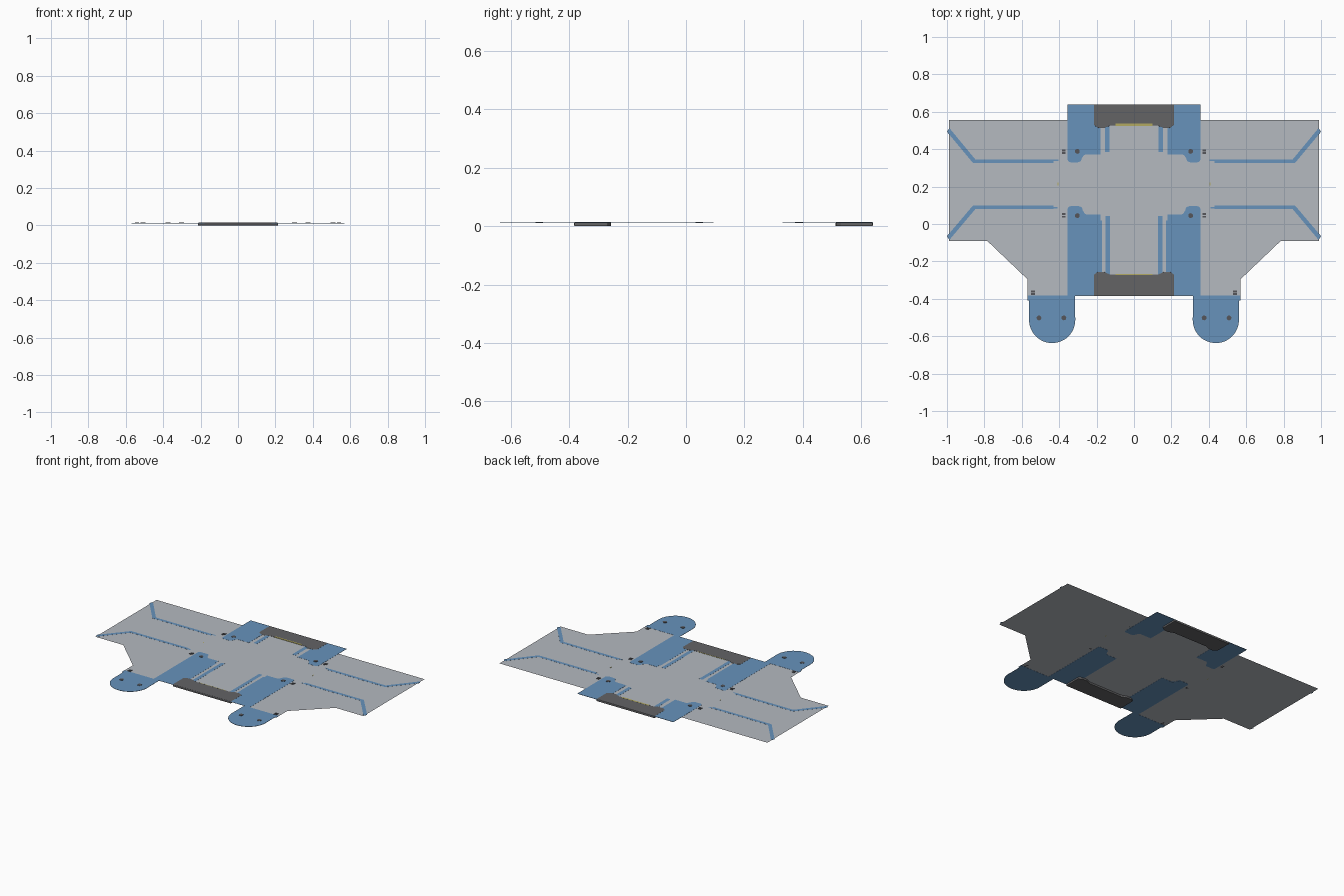
import bpy, bmesh, math

if "Cube" in bpy.data.objects:
    bpy.data.objects.remove(bpy.data.objects["Cube"])

Z = 0.0122          # height of the main sheet


def material(name, rgb):
    m = bpy.data.materials.new(name)
    m.diffuse_color = (*rgb, 1)
    m.use_nodes = True
    m.node_tree.nodes["Principled BSDF"].inputs["Base Color"].default_value = m.diffuse_color
    return m


GREY = material("light grey", (0.46, 0.49, 0.53))
BLUE = material("blue", (0.135, 0.29, 0.50))
DARK = material("dark grey", (0.125, 0.125, 0.13))
STEEL = material("rivet grey", (0.09, 0.09, 0.10))
YELLOW = material("dull yellow", (0.45, 0.40, 0.12))


def plate(name, outlines, z0, z1, mat, mirror=True, bevel=0):
    """Extrude each outline from z0 to z1, optionally repeated across x = 0."""
    bm = bmesh.new()
    for pts in outlines:
        for s in ((1, -1) if mirror else (1,)):
            face = bm.faces.new([bm.verts.new((s * x, y, z0)) for x, y in pts])
            face.normal_update()
            if z1 > z0:
                if face.normal.z > 0:
                    face.normal_flip()
                ext = bmesh.ops.extrude_face_region(bm, geom=[face], use_keep_orig=True)
                for v in ext["geom"]:
                    if isinstance(v, bmesh.types.BMVert):
                        v.co.z = z1
            elif face.normal.z < 0:
                face.normal_flip()
    if z1 > z0:
        bmesh.ops.recalc_face_normals(bm, faces=bm.faces)
    mesh = bpy.data.meshes.new(name)
    bm.to_mesh(mesh)
    bm.free()
    ob = bpy.data.objects.new(name, mesh)
    bpy.context.collection.objects.link(ob)
    mesh.materials.append(mat)
    if bevel:
        b = ob.modifiers.new("soft edge", "BEVEL")
        b.width, b.segments, b.limit_method = bevel, 2, "ANGLE"
    return ob


def rect(x0, x1, y0, y1):
    return [(x0, y0), (x1, y0), (x1, y1), (x0, y1)]


def arc(cx, cy, r, a0, a1, n):
    return [(cx + r * math.cos(math.radians(a0 + (a1 - a0) * i / n)),
             cy + r * math.sin(math.radians(a0 + (a1 - a0) * i / n))) for i in range(n + 1)]


def both(half):
    """Close a right-hand half outline with its mirror image."""
    return half + [(-x, y) for x, y in reversed(half)]


# Main cross-shaped sheet with wings
plate("main_sheet", [both([(0.99, 0.555), (0.99, -0.09), (0.785, -0.09),
                           (0.57, -0.295), (0.57, -0.385)])], Z, Z, GREY, mirror=False)

# Blue straps, front pair and back pair, seen from both sides of the sheet
front = ([(0.18, -0.383), (0.355, -0.383), (0.355, 0.078)]
         + arc(0.340, 0.080, 0.015, 0, 90, 4)
         + arc(0.295, 0.075, 0.020, 90, 180, 4)
         + [(0.265, 0.058), (0.255, 0.05), (0.18, 0.05)])
plate("front_straps", [front], Z - 0.0008, Z + 0.0008, BLUE)
back = ([(0.18, 0.64), (0.355, 0.64), (0.355, 0.345)]
        + arc(0.340, 0.345, 0.015, 0, -90, 4)
        + arc(0.300, 0.350, 0.020, -90, -180, 4)
        + [(0.270, 0.365), (0.26, 0.372), (0.18, 0.372)])
plate("back_straps", [back], Z - 0.0008, Z + 0.0008, BLUE)

# Rounded tabs at the front
tab = ([(0.57, -0.41), (0.57, -0.382), (0.315, -0.382)]
       + arc(0.4375, -0.513, 0.1235, 180, 360, 24) + [(0.561, -0.41)])
plate("front_tabs", [tab], Z - 0.0008, Z + 0.0008, BLUE)

# Narrow inner stripes beside the straps
plate("inner_stripes", [rect(0.127, 0.152, -0.27, 0.042), rect(0.172, 0.182, -0.27, 0.02),
                        rect(0.130, 0.155, 0.385, 0.52)], Z + 0.0003, Z + 0.0008, BLUE)


# Bent lines across the wings
def wing_line(y_in, y_tip, s):
    w = 0.011
    return [(0.432, y_in - w), (0.852, y_in - w), (0.852 + 0.008 * s, y_in - w * s) if s > 0
            else (0.858, y_in - w), (1.0, y_tip - 0.012), (0.987, y_tip + 0.012)
            if s > 0 else (0.987, y_tip - 0.022), (0.85, y_in + w), (0.432, y_in + w)]


def bent(y_in, y_tip, s):
    w = 0.010
    return [(0.43, y_in - s * w), (0.86, y_in - s * w), (1.0, y_tip - s * 0.012),
            (0.987, y_tip + s * 0.008), (0.848, y_in + s * w), (0.43, y_in + s * w)]


plate("wing_lines", [bent(0.335, 0.505, 1), bent(0.09, -0.077, -1),
                     rect(0.405, 0.43, 0.337, 0.345), rect(0.41, 0.43, 0.082, 0.09)],
      Z + 0.0003, Z + 0.0008, BLUE)

# Dark end pads with small corner swellings on the inner edge
back_pad = both([(0.215, 0.64), (0.215, 0.530), (0.195, 0.514), (0.160, 0.512),
                 (0.125, 0.526)])
front_pad = both([(0.215, -0.383), (0.215, -0.270), (0.195, -0.256), (0.160, -0.256),
                  (0.125, -0.270)])
for name, outline in (("back_pad", back_pad), ("front_pad", front_pad)):
    plate(name, [outline], 0, 0.0142, DARK, mirror=False, bevel=0.003)

# Yellow edge strips on the inner sides of the pads
plate("back_yellow_strip", [rect(-0.1, 0.1, 0.525, 0.536)], 0.011, 0.0146, YELLOW, mirror=False)
plate("front_yellow_strip", [rect(-0.1, 0.1, -0.272, -0.2685)], 0.0125, 0.0140, YELLOW, mirror=False)

# Round rivets, small clips and yellow marks
spots = [(0.303, 0.388), (0.303, 0.045), (0.508, -0.502), (0.375, -0.502)]
plate("rivets", [arc(x, y, 0.013, 0, 330, 11) for x, y in spots], Z, 0.0152, STEEL)
clips = [(0.375, 0.386), (0.375, 0.046), (0.540, -0.368)]
plate("clips", [rect(x - 0.01, x + 0.01, y + d - 0.005, y + d + 0.005)
                for x, y in clips for d in (-0.007, 0.007)], Z, 0.0148, STEEL)
plate("yellow_marks", [rect(0.403, 0.408, 0.207, 0.222)], Z, Z + 0.0008, YELLOW)
